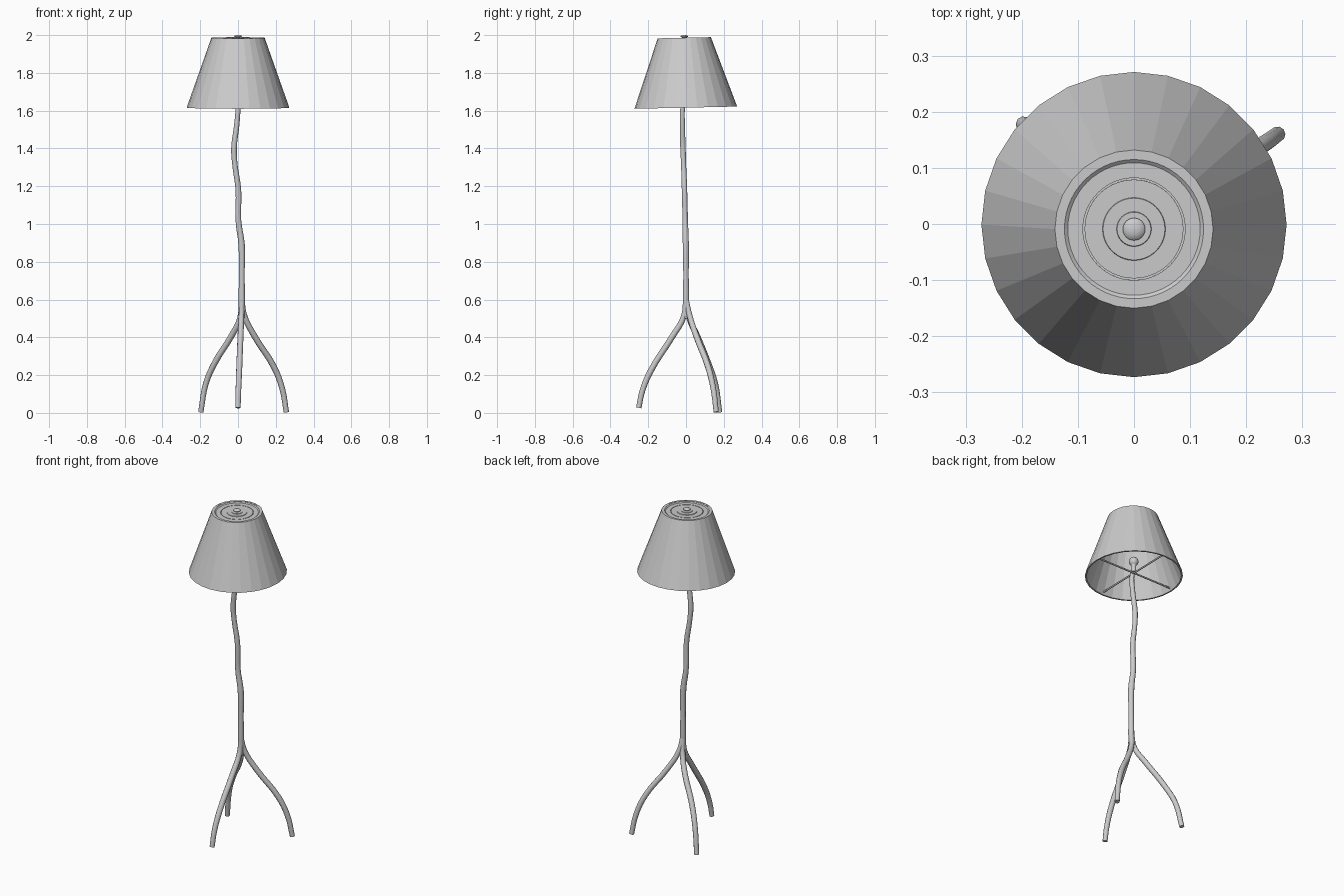
import bpy, bmesh, math
from mathutils import Vector

if "Cube" in bpy.data.objects:
    bpy.data.objects.remove(bpy.data.objects["Cube"])

TILT = math.radians(1.25)       # the shade leans slightly to the front
PIVOT = Vector((0, -0.001, 1.616))


def tube(name, pts, sides=10):
    """Smooth tube through (x, y, z, radius) points with capped ends."""
    cu = bpy.data.curves.new(name, 'CURVE')
    cu.dimensions = '3D'
    cu.bevel_depth = 1.0
    cu.bevel_resolution = sides // 2 - 2
    cu.use_fill_caps = True
    cu.resolution_u = 4
    sp = cu.splines.new('BEZIER')
    sp.bezier_points.add(len(pts) - 1)
    for bp, (x, y, z, r) in zip(sp.bezier_points, pts):
        bp.co = (x, y, z)
        bp.radius = r
        bp.handle_left_type = bp.handle_right_type = 'AUTO'
    ob = bpy.data.objects.new(name, cu)
    bpy.context.collection.objects.link(ob)
    bpy.ops.object.select_all(action='DESELECT')
    ob.select_set(True)
    bpy.context.view_layer.objects.active = ob
    bpy.ops.object.convert(target='MESH')
    ob = bpy.context.object
    bpy.ops.object.shade_smooth_by_angle(angle=math.radians(50))
    return ob


def lathe(name, profile, sides, closed=False, smooth=False):
    """Spin an (r, z) profile about z; placed in the tilted shade frame."""
    bm = bmesh.new()
    rings = []
    for r, z in profile:
        if r < 1e-6:
            rings.append([bm.verts.new((0, 0, z))])
        else:
            rings.append([bm.verts.new((r * math.cos(2 * math.pi * i / sides),
                                        r * math.sin(2 * math.pi * i / sides), z))
                          for i in range(sides)])
    pairs = list(zip(rings, rings[1:]))
    if closed:
        pairs.append((rings[-1], rings[0]))
    for a, b in pairs:
        for i in range(sides):
            j = (i + 1) % sides
            if len(a) == 1:
                bm.faces.new((a[0], b[j], b[i]))
            elif len(b) == 1:
                bm.faces.new((a[i], a[j], b[0]))
            else:
                bm.faces.new((a[i], a[j], b[j], b[i]))
    bmesh.ops.recalc_face_normals(bm, faces=bm.faces)
    me = bpy.data.meshes.new(name)
    bm.to_mesh(me)
    bm.free()
    ob = bpy.data.objects.new(name, me)
    bpy.context.collection.objects.link(ob)
    ob.location = PIVOT
    ob.rotation_euler = (TILT, 0, 0)
    if smooth:
        bpy.ops.object.select_all(action='DESELECT')
        ob.select_set(True)
        bpy.context.view_layer.objects.active = ob
        bpy.ops.object.shade_smooth_by_angle(angle=math.radians(40))
    return ob


# Crooked branch-like pole
tube("pole", [
    (0.02, 0.0, 0.50, 0.013), (0.02, 0.0, 0.60, 0.017), (0.02, 0.0, 0.73, 0.015),
    (0.019, -0.001, 0.89, 0.017), (0.002, -0.004, 1.02, 0.015),
    (0.002, -0.008, 1.18, 0.015), (-0.017, -0.013, 1.32, 0.014),
    (-0.021, -0.016, 1.40, 0.015), (-0.006, -0.019, 1.53, 0.014),
    (0.0, -0.018, 1.61, 0.013), (0.0, -0.01, 1.65, 0.012)])

# Three splayed legs growing out of the pole
tube("right_leg", [
    (0.022, 0.002, 0.60, 0.013), (0.032, 0.018, 0.52, 0.015),
    (0.088, 0.055, 0.405, 0.016), (0.192, 0.118, 0.24, 0.016),
    (0.235, 0.145, 0.125, 0.015), (0.256, 0.16, 0.004, 0.014)])
tube("left_leg", [
    (0.018, 0.002, 0.60, 0.013), (0.010, 0.018, 0.50, 0.015),
    (-0.033, 0.058, 0.41, 0.016), (-0.120, 0.115, 0.27, 0.016),
    (-0.170, 0.155, 0.155, 0.015), (-0.197, 0.178, 0.004, 0.014)])
tube("front_leg", [
    (0.02, -0.002, 0.60, 0.013), (0.018, -0.012, 0.51, 0.015),
    (0.013, -0.075, 0.40, 0.016), (0.006, -0.188, 0.22, 0.016),
    (0.002, -0.232, 0.113, 0.015), (0.0, -0.250, 0.027, 0.014)])

# Faceted double-walled shade
lathe("shade", [(0.272, 0.0), (0.141, 0.370), (0.130, 0.370), (0.263, 0.0)],
      28, closed=True)

# Recessed top plate with stepped rings
lathe("shade_top", [
    (0.132, 0.369), (0.124, 0.369), (0.118, 0.364), (0.091, 0.364),
    (0.091, 0.360), (0.088, 0.360), (0.088, 0.364), (0.056, 0.364),
    (0.055, 0.367), (0.031, 0.367), (0.030, 0.370), (0.0, 0.370)],
      56)

# Finial knob on top
lathe("finial", [(0.011, 0.368), (0.012, 0.372), (0.019, 0.375), (0.020, 0.378),
                 (0.016, 0.382), (0.009, 0.3845), (0.0, 0.3852)], 24, smooth=True)

# Cross bars holding the shade on the pole
for i in range(2):
    a = i * math.pi / 2
    d = Vector((math.cos(a), math.sin(a), math.sin(a) * math.sin(TILT))) * 0.262
    c = PIVOT + Vector((0, 0, 0.018))
    tube("shade_bar_%d" % (i + 1), [(*(c - d), 0.005), (*(c + d), 0.005)], 8)

# Socket and bulb
lathe("bulb", [(0.0, 0.025), (0.013, 0.025), (0.013, 0.055), (0.014, 0.068)] +
      [(0.027 * math.cos(t), 0.092 + 0.027 * math.sin(t))
       for t in (math.radians(-55 + 145 * k / 8) for k in range(8))] +
      [(0.0, 0.119)], 20, smooth=True)
